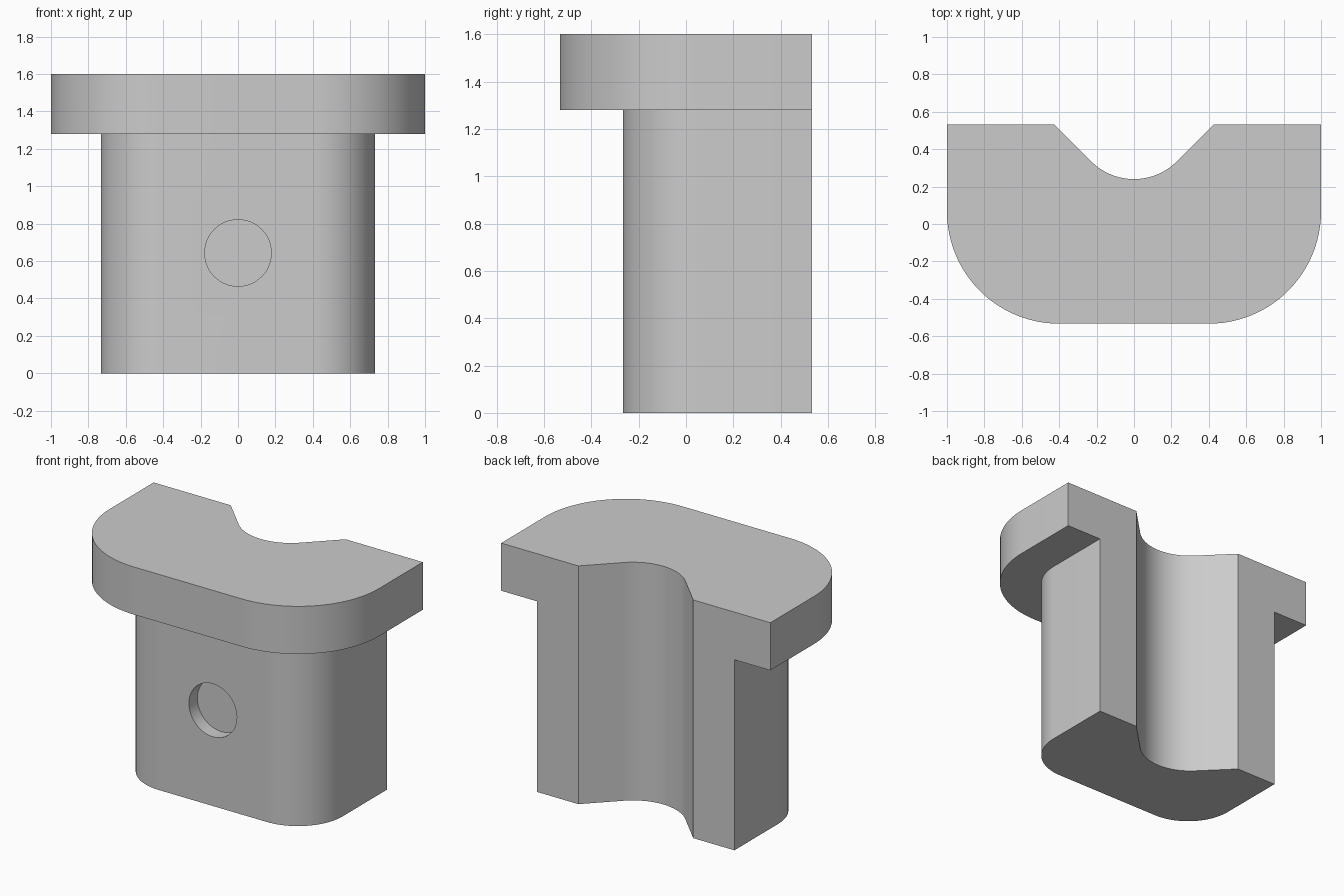
import bpy, bmesh, math
from math import sin, cos, pi

if "Cube" in bpy.data.objects:
    bpy.data.objects.remove(bpy.data.objects["Cube"], do_unlink=True)

BACK = 0.533      # flat rear plane
HEIGHT = 1.6
LEDGE = 1.28      # underside of the flange

grey = bpy.data.materials.new("plain grey")
grey.use_nodes = True
colour = (0.6, 0.6, 0.6, 1)
grey.diffuse_color = colour
grey.node_tree.nodes["Principled BSDF"].inputs["Base Color"].default_value = colour


def arc(cx, cy, r, start, end, steps=24):
    return [(cx + r * cos(start + (end - start) * i / steps),
             cy + r * sin(start + (end - start) * i / steps)) for i in range(steps + 1)]


def prism(name, outline, z0, z1):
    """Extrude a counter-clockwise outline from z0 up to z1."""
    bm = bmesh.new()
    face = bm.faces.new([bm.verts.new((x, y, z0)) for x, y in outline])
    top = bmesh.ops.extrude_face_region(bm, geom=[face])["geom"]
    bmesh.ops.translate(bm, vec=(0, 0, z1 - z0),
                        verts=[v for v in top if isinstance(v, bmesh.types.BMVert)])
    bmesh.ops.recalc_face_normals(bm, faces=bm.faces)
    mesh = bpy.data.meshes.new(name)
    bm.to_mesh(mesh)
    bm.free()
    mesh.materials.append(grey)
    obj = bpy.data.objects.new(name, mesh)
    bpy.context.collection.objects.link(obj)
    return obj


def rounded_front(half, front, r):
    """Outline with two rounded front corners, running past the rear plane."""
    return ([(half, BACK + 0.2), (-half, BACK + 0.2)]
            + arc(r - half, front + r, r, pi, 1.5 * pi)
            + arc(half - r, front + r, r, 1.5 * pi, 2 * pi))


def combine(target, tool, operation):
    """Apply a boolean and remove the tool object."""
    mod = target.modifiers.new(operation, 'BOOLEAN')
    mod.object, mod.operation, mod.solver = tool, operation, 'EXACT'
    bpy.context.view_layer.objects.active = target
    bpy.ops.object.modifier_apply(modifier=mod.name)
    bpy.data.objects.remove(tool, do_unlink=True)


# Stem and overhanging flange joined into one solid
body = prism("flanged_block", rounded_front(0.733, -0.267, 0.333), 0, LEDGE + 0.1)
flange = prism("flange", rounded_front(1, -BACK, 0.6), LEDGE, HEIGHT)
combine(body, flange, 'UNION')

# Rear plane with the full-height flared groove
radius = 0.3235
groove = ([(-1.5, BACK), (-0.427, BACK)]
          + arc(0, 0.24 + radius, radius, 1.25 * pi, 1.75 * pi, 32)
          + [(0.427, BACK), (1.5, BACK), (1.5, 1), (-1.5, 1)])
combine(body, prism("groove_cutter", groove, -0.2, HEIGHT + 0.2), 'DIFFERENCE')

# Shallow round recess in the front
recess = prism("recess_cutter", arc(0, 0, 0.178, 0, 2 * pi, 48)[:-1], -0.09, 0.2)
recess.rotation_euler.x = pi / 2
recess.location = (0, -0.267, 0.643)
bpy.context.view_layer.update()
combine(body, recess, 'DIFFERENCE')

# Smooth curves, crisp corners
bpy.ops.object.select_all(action='DESELECT')
body.select_set(True)
bpy.context.view_layer.objects.active = body
bpy.ops.object.shade_smooth_by_angle(angle=math.radians(30))
